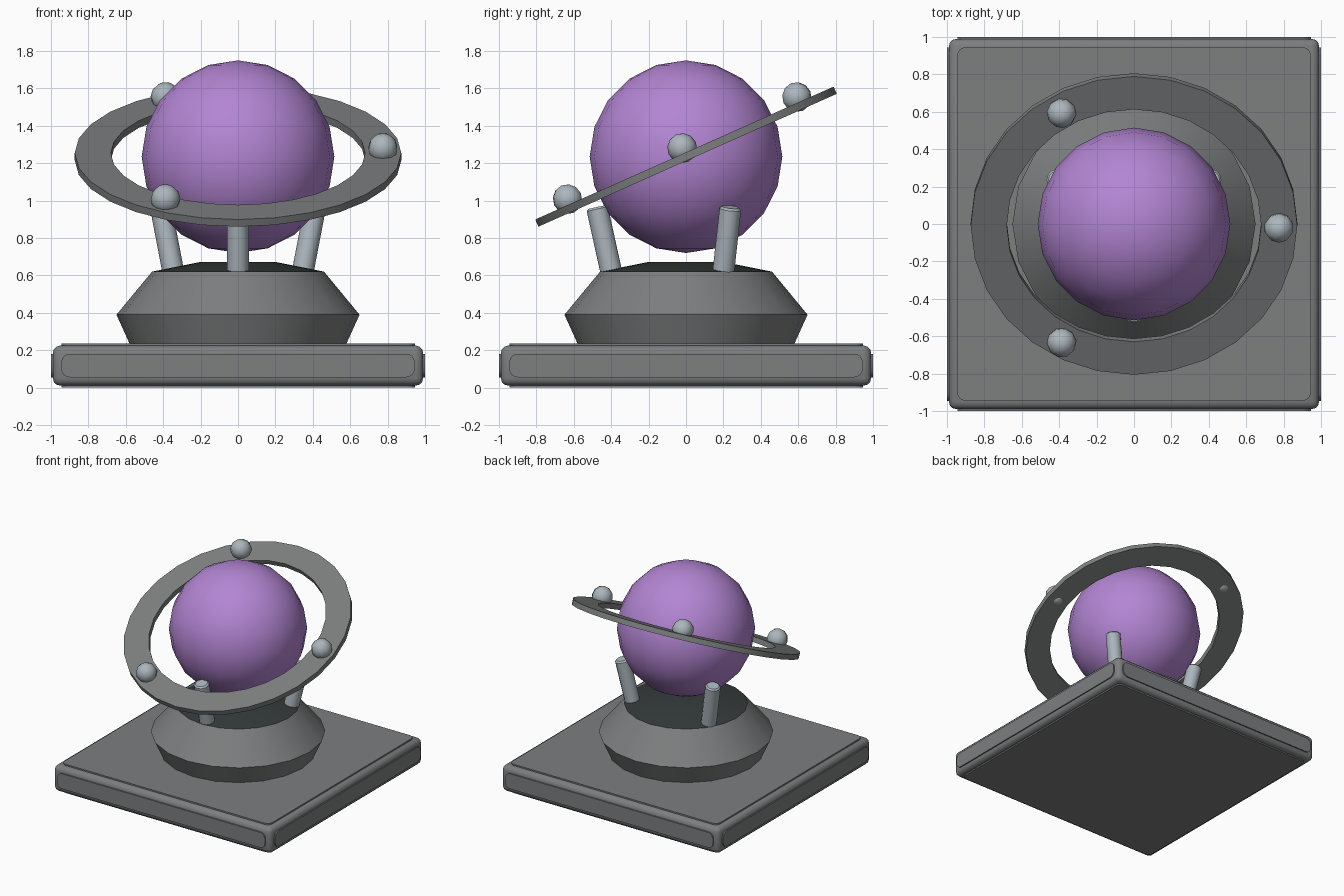
import bpy, bmesh, math
from mathutils import Matrix, Vector

if "Cube" in bpy.data.objects:
    bpy.data.objects.remove(bpy.data.objects["Cube"])


def material(name, rgb):
    m = bpy.data.materials.new(name)
    m.diffuse_color = (*rgb, 1)
    m.use_nodes = True
    m.node_tree.nodes["Principled BSDF"].inputs["Base Color"].default_value = m.diffuse_color
    return m


GREY = material("stone grey", (0.205, 0.21, 0.213))
DARK = material("dark slate", (0.035, 0.045, 0.043))
SILVER = material("pale silver", (0.41, 0.47, 0.51))
PURPLE = material("purple", (0.45, 0.235, 0.65))


def finish(bm, name, mats, angle=None, matrix=None):
    if matrix:
        bm.transform(matrix)
    bmesh.ops.recalc_face_normals(bm, faces=bm.faces)
    me = bpy.data.meshes.new(name)
    bm.to_mesh(me)
    bm.free()
    ob = bpy.data.objects.new(name, me)
    bpy.context.collection.objects.link(ob)
    for m in mats:
        me.materials.append(m)
    if angle is not None:
        bpy.ops.object.select_all(action='DESELECT')
        ob.select_set(True)
        bpy.context.view_layer.objects.active = ob
        bpy.ops.object.shade_smooth_by_angle(angle=math.radians(angle))
    return ob


def lathe(profile, sides, closed=False):
    """Revolve (radius, z) points; open profiles get flat end caps."""
    bm = bmesh.new()
    rings = [[bm.verts.new((r * math.cos(2 * math.pi * i / sides),
                            r * math.sin(2 * math.pi * i / sides), z))
              for i in range(sides)] for r, z in profile]
    pairs = list(zip(rings, rings[1:]))
    if closed:
        pairs.append((rings[-1], rings[0]))
    else:
        bm.faces.new(rings[0])
        bm.faces.new(rings[-1])
    for a, b in pairs:
        for i in range(sides):
            j = (i + 1) % sides
            bm.faces.new((a[i], a[j], b[j], b[i]))
    return bm


def box(size, centre, bevel, segments, axis=None):
    """Box with all edges rounded, or only those along one axis."""
    bm = bmesh.new()
    bmesh.ops.create_cube(bm, size=1)
    bmesh.ops.scale(bm, vec=size, verts=bm.verts)
    edges = [e for e in bm.edges if axis is None
             or abs((e.verts[0].co - e.verts[1].co).normalized()[axis]) > 0.9]
    bmesh.ops.bevel(bm, geom=edges, offset=bevel, segments=segments,
                    profile=0.5, affect='EDGES')
    bmesh.ops.translate(bm, vec=centre, verts=bm.verts)
    return bm


# Base slab with raised rounded panels on every side
mid = Vector((0, 0, 0.118))
finish(box((1.98, 1.98, 0.214), mid, 0.04, 3), "base_slab", [GREY], 40)
for axis, name in enumerate(("side_panels", "front_back_panels", "top_bottom_panels")):
    size = [1.89, 1.89, 0.125]
    size[axis] = 0.236 if axis == 2 else 2.0
    finish(box(size, mid, 0.045, 4, axis), name, [GREY], 40)

# Pedestal with dark cap
bm = lathe([(0.575, 0.225), (0.65, 0.39), (0.46, 0.62), (0.2, 0.672)], 20)
for f in bm.faces:
    f.material_index = int(f.calc_center_median().z > 0.6)
finish(bm, "pedestal", [GREY, DARK], 30)

# Globe
CENTRE = Vector((0, 0, 1.235))
bm = bmesh.new()
bmesh.ops.create_uvsphere(bm, u_segments=20, v_segments=10, radius=0.515)
finish(bm, "globe", [PURPLE], 60, Matrix.Translation(CENTRE))

# Three posts leaning outward
lean = math.atan2(0.075, 0.34)
for k, deg in enumerate((-90, 30, 150)):
    bm = lathe([(0.058, -0.06), (0.058, 0.343), (0.046, 0.354)], 12)
    finish(bm, f"post_{k + 1}", [SILVER], 35,
           Matrix.Rotation(math.radians(deg), 4, 'Z')
           @ Matrix.Translation((0.4, 0, 0.62)) @ Matrix.Rotation(lean, 4, 'Y'))

# Tilted flat ring
tilt = Matrix.Translation(CENTRE) @ Matrix.Rotation(math.radians(24), 4, 'X')
bm = lathe([(0.68, -0.021), (0.873, -0.021), (0.873, 0.021), (0.68, 0.021)], 28, True)
finish(bm, "tilted_ring", [GREY], 30, tilt)

# Three beads on the ring
for k in range(3):
    bm = bmesh.new()
    bmesh.ops.create_uvsphere(bm, u_segments=10, v_segments=6, radius=0.08)
    finish(bm, f"bead_{k + 1}", [SILVER], 60,
           tilt @ Matrix.Rotation(k * math.tau / 3, 4, 'Z')
           @ Matrix.Translation((0.775, 0, 0.05)))
